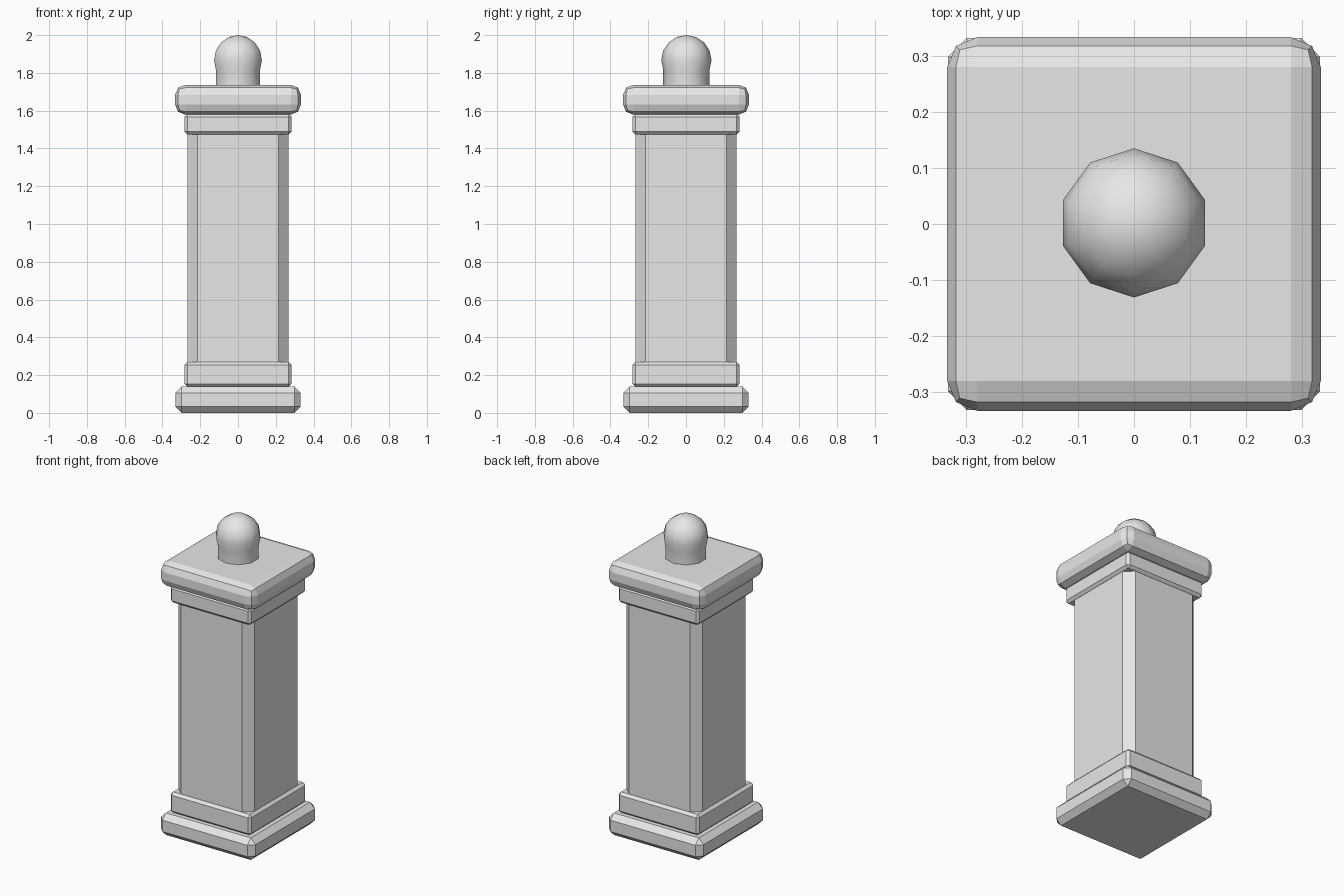
import bpy, bmesh, math
from mathutils import Matrix

if "Cube" in bpy.data.objects:
    bpy.data.objects.remove(bpy.data.objects["Cube"])

stone = bpy.data.materials.new("light_grey_stone")
stone.diffuse_color = (0.8, 0.8, 0.8, 1)
stone.use_nodes = True
stone.node_tree.nodes["Principled BSDF"].inputs["Base Color"].default_value = stone.diffuse_color


def finish(name, bm):
    bmesh.ops.recalc_face_normals(bm, faces=bm.faces)
    mesh = bpy.data.meshes.new(name)
    bm.to_mesh(mesh)
    bm.free()
    mesh.materials.append(stone)
    obj = bpy.data.objects.new(name, mesh)
    bpy.context.collection.objects.link(obj)
    return obj


def block(name, half, z0, z1, bevel, segments=1, upright_only=False):
    """Square block with bevelled edges."""
    bm = bmesh.new()
    size = Matrix.Diagonal((2 * half, 2 * half, z1 - z0, 1))
    bmesh.ops.create_cube(bm, size=1, matrix=Matrix.Translation((0, 0, (z0 + z1) / 2)) @ size)
    edges = [e for e in bm.edges
             if not upright_only or abs(e.verts[0].co.z - e.verts[1].co.z) > 0.01]
    bmesh.ops.bevel(bm, geom=edges, offset=bevel, segments=segments,
                    profile=0.5, affect='EDGES')
    return finish(name, bm)


# Stacked square masonry
block("base_plinth", 0.332, 0.0, 0.14, 0.034)
block("lower_collar", 0.284, 0.138, 0.27, 0.016)
block("shaft", 0.267, 0.26, 1.48, 0.053, upright_only=True)
block("upper_collar", 0.284, 1.473, 1.582, 0.016)
block("cap", 0.333, 1.579, 1.737, 0.053, segments=2)

# Ball finial: ten-sided lathe, its lower ring drawn down into a neck
R, SIDES = 0.133, 10
cz = 2.0 - R
profile = [(R * math.sin(i * math.pi / 8), cz + R * math.cos(i * math.pi / 8))
           for i in range(1, 6)]
profile.append((profile[-1][0], 1.73))
bm = bmesh.new()
rings = [[bm.verts.new((r * math.sin(2 * math.pi * k / SIDES),
                        r * math.cos(2 * math.pi * k / SIDES) + 0.002, z))
          for k in range(SIDES)] for r, z in profile]
top = bm.verts.new((0, 0.002, 2.0))
for k in range(SIDES):
    n = (k + 1) % SIDES
    bm.faces.new((top, rings[0][k], rings[0][n]))
    for a, b in zip(rings, rings[1:]):
        bm.faces.new((a[k], b[k], b[n], a[n]))
for f in bm.faces:
    f.smooth = True
bm.faces.new(rings[-1])
finish("ball_finial", bm)
